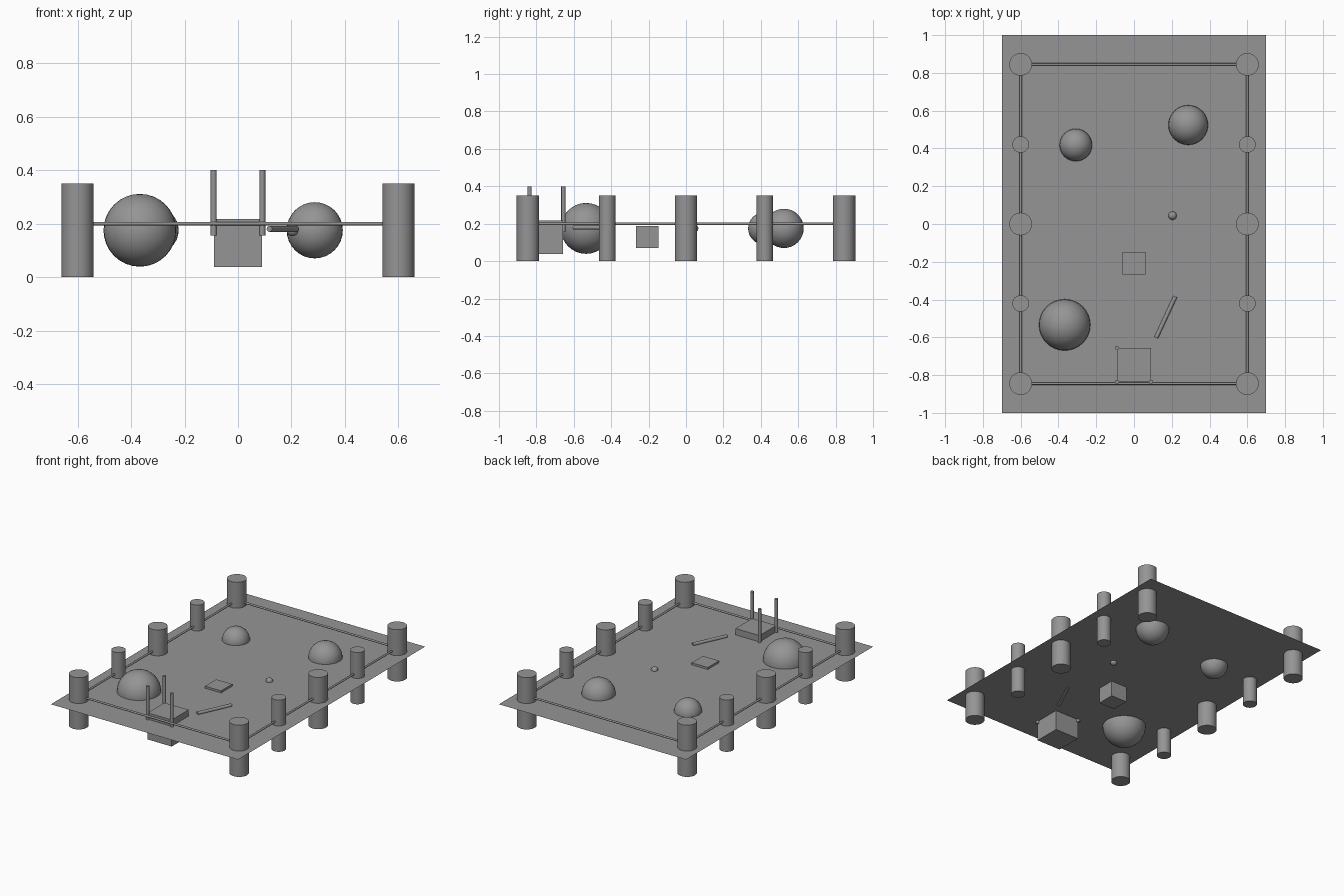
import bpy
import math

if "Cube" in bpy.data.objects:
    bpy.data.objects.remove(bpy.data.objects["Cube"])

BED_Z = 0.175   # ground sheet height, half way up the posts
RAIL_X, RAIL_Y, RAIL_Z = 0.6, 0.845, 0.2

# one dark grey for every part
grey = bpy.data.materials.new("dark_grey")
grey.diffuse_color = (0.3, 0.3, 0.3, 1)
grey.use_nodes = True
grey.node_tree.nodes["Principled BSDF"].inputs["Base Color"].default_value = grey.diffuse_color


def finish(name, rounded=True):
    obj = bpy.context.object
    obj.name = name
    obj.data.materials.append(grey)
    if rounded:
        bpy.ops.object.shade_smooth_by_angle(angle=math.radians(40))
    return obj


def cylinder(name, loc, radius, length, rot=(0, 0, 0), sides=32):
    bpy.ops.mesh.primitive_cylinder_add(vertices=sides, radius=radius, depth=length,
                                        location=loc, rotation=rot)
    finish(name)


def ball(name, x, y, radius):
    bpy.ops.mesh.primitive_uv_sphere_add(segments=32, ring_count=16, radius=radius,
                                         location=(x, y, BED_Z))
    finish(name)


def cube(name, loc, size):
    bpy.ops.mesh.primitive_cube_add(size=size, location=loc)
    finish(name, rounded=False)


# flat ground sheet
bpy.ops.mesh.primitive_plane_add(size=2, location=(0, 0, BED_Z))
ground = finish("ground_sheet", rounded=False)
ground.scale = (0.7, 1, 1)
bpy.ops.object.transform_apply(location=False, rotation=False, scale=True)

# fence posts: wide at corners and middle, narrow between
for side in (-1, 1):
    for y in (-RAIL_Y, 0, RAIL_Y):
        cylinder("wide_post", (side * RAIL_X, y, BED_Z), 0.06, 0.35)
    for y in (-0.421, 0.421):
        cylinder("narrow_post", (side * RAIL_X, y, BED_Z), 0.044, 0.35)

# thin rails joining the posts
for side in (-1, 1):
    cylinder("side_rail", (side * RAIL_X, 0, RAIL_Z), 0.0065, 2 * RAIL_Y,
             (math.pi / 2, 0, 0), 16)
    cylinder("end_rail", (0, side * RAIL_Y, RAIL_Z), 0.0065, 2 * RAIL_X,
             (0, math.pi / 2, 0), 16)

# half-sunk boulders and small ball
ball("large_boulder", -0.367, -0.534, 0.136)
ball("medium_boulder", 0.287, 0.524, 0.105)
ball("small_boulder", -0.308, 0.418, 0.086)
ball("small_ball", 0.204, 0.044, 0.022)

# sunken blocks
cube("front_block", (0, -0.747, 0.128), 0.18)
cube("middle_block", (0, -0.207, 0.129), 0.12)

# three thin poles on the front block's corners
for x, y in ((-0.091, -0.836), (0.091, -0.836), (-0.091, -0.656)):
    cylinder("corner_pole", (x, y, 0.278), 0.011, 0.244, sides=16)

# loose stick lying on the ground
cylinder("stick", (0.168, -0.493, 0.18), 0.011, 0.24,
         (math.pi / 2, 0, math.radians(-25)), 16)
